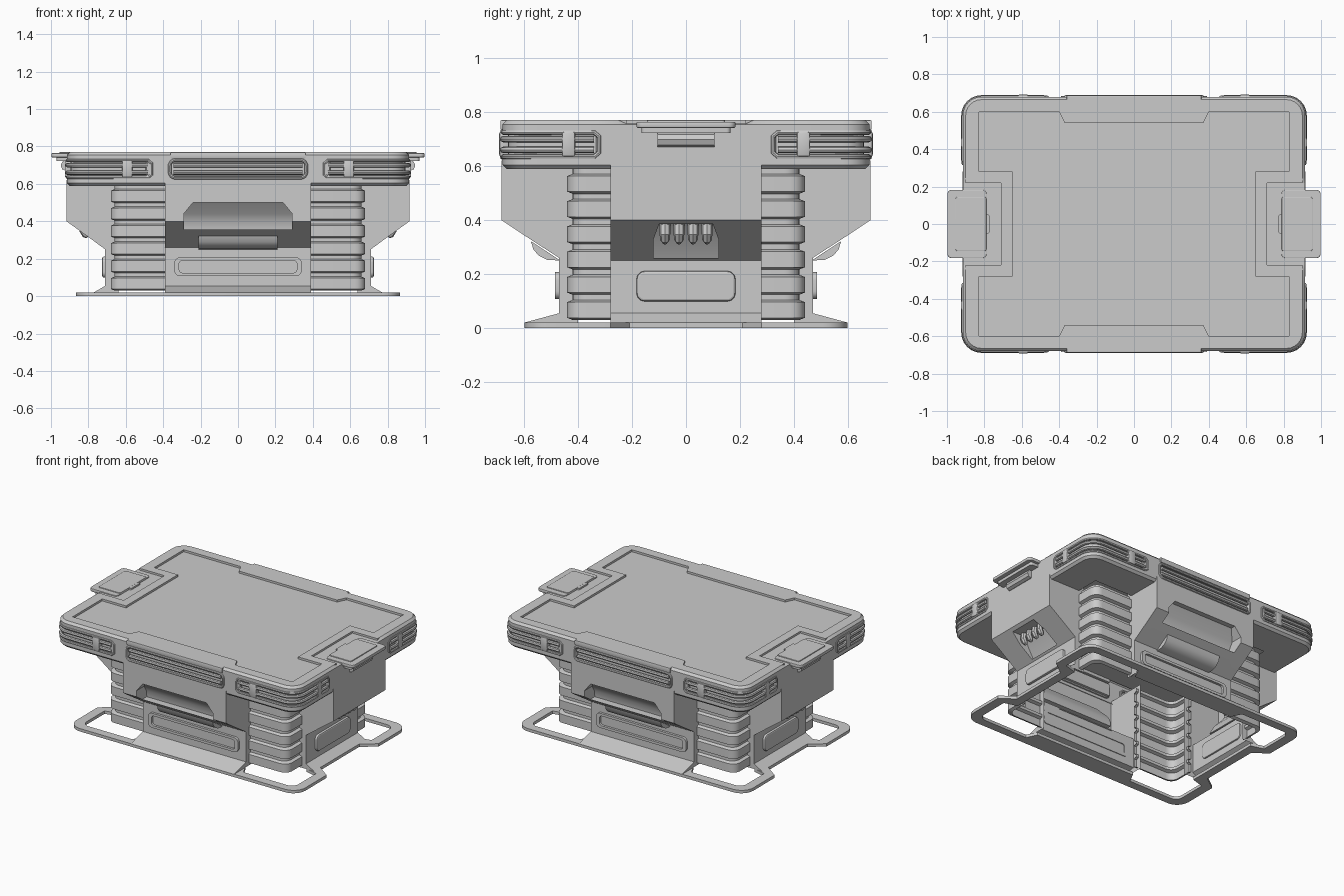
import bpy, bmesh
from math import sin, cos, pi, radians
from mathutils import Matrix, Vector

if "Cube" in bpy.data.objects:
    bpy.data.objects.remove(bpy.data.objects["Cube"])

FRONT = Matrix.Rotation(pi / 2, 4, 'X')              # plate drawn in x,z facing -y
SIDE = Matrix.Rotation(pi / 2, 4, 'Z') @ FRONT       # plate drawn in y,z facing +x


def add(name, me, mirror=""):
    me.shade_smooth()
    me.set_sharp_from_angle(angle=radians(32))
    ob = bpy.data.objects.new(name, me)
    bpy.context.collection.objects.link(ob)
    if mirror:
        m = ob.modifiers.new("Mirror", 'MIRROR')
        m.use_axis = ['X' in mirror, 'Y' in mirror, False]
        m.use_mirror_merge = False
    return ob


def from_bm(name, bm, mirror=""):
    me = bpy.data.meshes.new(name)
    bm.to_mesh(me)
    bm.free()
    return add(name, me, mirror)


def from_curve(name, c, mat, mirror):
    tmp = bpy.data.objects.new("tmp", c)
    bpy.context.collection.objects.link(tmp)
    dg = bpy.context.evaluated_depsgraph_get()
    me = bpy.data.meshes.new_from_object(tmp.evaluated_get(dg))
    bpy.data.objects.remove(tmp)
    me.name = name
    me.transform(mat)
    return add(name, me, mirror)


def plate(name, loops, z0, z1, bevel=0, mirror="", mat=Matrix()):
    """Filled outline (first loop) with holes (other loops), z0 to z1."""
    c = bpy.data.curves.new(name, 'CURVE')
    c.dimensions, c.fill_mode = '2D', 'BOTH'
    c.extrude, c.bevel_depth, c.offset = (z1 - z0) / 2 - bevel, bevel, -bevel
    c.bevel_resolution = 1
    for lp in loops:
        s = c.splines.new('POLY')
        s.points.add(len(lp) - 1)
        for p, q in zip(s.points, lp):
            p.co = (q[0], q[1], 0, 1)
        s.use_cyclic_u = True
    return from_curve(name, c, mat @ Matrix.Translation((0, 0, (z0 + z1) / 2)), mirror)


def tube(name, pts, r, cyclic=False, mirror="", radii=None):
    c = bpy.data.curves.new(name, 'CURVE')
    c.dimensions, c.bevel_depth, c.bevel_resolution = '3D', r, 2
    c.use_fill_caps = True
    s = c.splines.new('POLY')
    s.points.add(len(pts) - 1)
    for i, (p, q) in enumerate(zip(s.points, pts)):
        p.co = (*q, 1)
        p.radius = radii[i] if radii else 1
    s.use_cyclic_u = cyclic
    return from_curve(name, c, Matrix(), mirror)


def arc(hx, hy, r, n=6):
    return [(hx - r + r * cos(i * pi / 2 / n), hy - r + r * sin(i * pi / 2 / n)) for i in range(n + 1)]


def quad4(q):
    """Mirror a quarter outline into a full loop."""
    return (q + [(-x, y) for x, y in q[::-1]] + [(-x, -y) for x, y in q]
            + [(x, -y) for x, y in q[::-1]])


def rrect(hx, hy, r, cx=0, cy=0):
    return [(x + cx, y + cy) for x, y in quad4(arc(hx, hy, r))]


def loft(rows, closed):
    bm = bmesh.new()
    vs = [[bm.verts.new(p) for p in row] for row in rows]
    n = len(rows[0])
    for a, b in zip(vs, vs[1:]):
        for j in range(n if closed else n - 1):
            k = (j + 1) % n
            bm.faces.new((a[j], a[k], b[k], b[j]))
    return bm


def box(name, x0, x1, y0, y1, z0, z1, mirror="", bevel=0.008):
    bm = bmesh.new()
    bmesh.ops.create_cube(bm, size=1)
    for v in bm.verts:
        v.co = ((x0 + x1) / 2 + v.co.x * (x1 - x0), (y0 + y1) / 2 + v.co.y * (y1 - y0),
                (z0 + z1) / 2 + v.co.z * (z1 - z0))
    bmesh.ops.bevel(bm, geom=bm.edges[:], offset=bevel, segments=2, profile=0.5, affect='EDGES')
    return from_bm(name, bm, mirror)


# Lid wall with sunken slots
HX, HY, R = 0.915, 0.68, 0.10
rows = []
for z, i in [(.59, .015), (.605, 0), (.635, 0), (.725, 0), (.755, 0), (.77, .015)]:
    q = ([(HX - i, y) for y in (.22, .25, .33)] + arc(HX - i, HY - i, R - i)
         + [(.49, HY - i), (.36, HY - i)])
    rows.append([(x, y, .757 if z > .76 and abs(y) < .23 else z) for x, y in quad4(q)])
bm = loft(rows, True)
bm.normal_update()
slots = []
for f in bm.faces:
    c = f.calc_center_median()
    if .64 < c.z < .72 and ((abs(c.x) > .48 and abs(c.y) > .32) or (abs(c.x) < .3 and abs(c.y) > .6)):
        slots.append(f)
bmesh.ops.inset_region(bm, faces=slots, thickness=.004, depth=-.02, use_boundary=True, use_even_offset=True)
from_bm("lid_wall", bm)

# Lid top: raised border, sunken field, latch bays
recess = quad4([(.65, .28), (.83, .28), (.83, .6), (.40, .6), (.37, .54)])
border = quad4([(.71, .22), (.9, .22)] + arc(.9, .665, .085))
plate("lid_border", [border, recess], .756, .77)
plate("lid_field", [recess], .756, .756)
plate("latch_bay", [[(.71, -.22), (.914, -.22), (.914, .22), (.71, .22)]], .757, .757, mirror="X")
plate("lid_edge_block", [[(-.36, .66), (.36, .66), (.36, .688), (-.36, .688)]], .735, .77, .005, "Y")

# Corner ledge under the lid
plate("corner_ledge", [[(.68, .28), (.9, .28)] + arc(.9, .665, .085)
                       + [(.39, .665), (.39, .44), (.68, .44)]], .591, .591, mirror="XY")

# Slot rims, rails and clips
path = [(.912, .34)] + arc(.912, .677, .097) + [(.48, .677)]
for z in (.66, .70):
    tube("corner_rail", [(x, y, z) for x, y in path], .012, mirror="XY")
    tube("middle_rail", [(-.345, -.677, z), (.345, -.677, z)], .012, mirror="Y")
rim = ([(x, y, .635) for x, y in path] + [(.462, .677, .65), (.462, .677, .71)]
       + [(x, y, .725) for x, y in path[::-1]] + [(.912, .322, .71), (.912, .322, .65)])
tube("corner_slot_rim", rim, .009, True, "XY")
tube("middle_slot_rim", [(x, -.68, z) for x, z in rrect(.365, .047, .03, 0, .68)], .009, True, "Y")
box("front_clip", .565, .62, .655, .692, .635, .728, "XY")
box("side_clip", .89, .926, .41, .46, .635, .728, "XY")


# Wall panels: profile swept across the width, with a sunken pocket
def panel(name, us, rows, inner, hood, depths, side):
    bm = loft([[(us[0], inner, z)] + [(u, d, z) for u in us] + [(us[-1], inner, z)]
               for d, z in rows], False)
    top, bot, hu = hood
    faces = [f for f in bm.faces if bot < f.calc_center_median().z < top
             and abs(f.calc_center_median().x) < hu * .9]
    for v in bm.verts:      # chamfer the pocket's top corners
        if abs(v.co.z - top) < 1e-4 and abs(abs(v.co.x) - hu) < 1e-4:
            v.co.x *= .83
    bmesh.ops.inset_region(bm, faces=faces, thickness=.006, use_boundary=True, use_even_offset=True)
    zs = sorted(depths)
    for v in {v for f in faces for v in f.verts}:
        v.co.y = depths[min(zs, key=lambda z: abs(z - v.co.z))]
    for v in bm.verts:
        u, d, z = v.co
        v.co = (d, u, z) if side else (u, -d, z)
    bmesh.ops.recalc_face_normals(bm, faces=bm.faces[:])
    from_bm(name, bm, "X" if side else "Y")


panel("front_panel", [-.39, -.29, .29, .39],
      [(.684, .62), (.684, .50), (.684, .44), (.684, .40), (.62, .357), (.47, .26), (.47, .055), (.6, .02)],
      .40, (.50, .357, .29), {.50: .65, .44: .60, .40: .575, .357: .57}, False)
panel("side_panel", [-.28, -.12, .12, .28],
      [(.917, .62), (.917, .40), (.896, .385), (.819, .33), (.724, .26), (.71, .25), (.71, .055), (.77, .02)],
      .64, (.385, .26, .12), {.385: .80, .33: .75, .26: .71}, True)

# Front grip bar on the slope
bm = loft([[(u, -d, z) for d, z in [(.575, .322), (.565, .29), (.545, .268), (.515, .253), (.465, .25)]]
           for u in (-.21, .21)], False)
for u in (-.21, .21):
    vs = [v for v in bm.verts if abs(v.co.x - u) < 1e-4]
    bm.faces.new(vs)
bmesh.ops.recalc_face_normals(bm, faces=bm.faces[:])
from_bm("front_grip", bm, "Y")

# Side pocket fingers
for y in (-.078, -.026, .026, .078):
    tube("side_finger", [(.80, y, .388), (.825, y, .375), (.828, y, .35), (.815, y, .327), (.803, y, .315)],
         .02, mirror="X", radii=[1, 1, 1, .9, .4])

# Lower rounded plates
plate("front_lower_rim", [rrect(.34, .05, .03, 0, .157), rrect(.315, .033, .02, 0, .157)],
      .465, .486, mirror="Y", mat=FRONT)
plate("side_lower_plate", [rrect(.183, .056, .03, 0, .155)], .70, .726, .008, "X", SIDE)

# Ribbed corner columns
rows = []
for k in range(6):
    z0 = .03 + k * .0935
    for dz, i in [(0, .02), (.008, 0), (.066, 0), (.074, .02)]:
        pts = [(.68 - i, .26)] + arc(.68 - i, .44 - i, .055) + [(.37, .44 - i)]
        rows.append([(x, y, z0 + dz) for x, y in pts])
rows.append([(x, y, .592) for x, y, z in rows[-1]])
from_bm("corner_column", loft(rows, False), "XY")

# Base frame with open corners
plate("base_frame",
      [quad4([(.77, .21), (.865, .28)] + arc(.865, .598, .09)),
       quad4([(.71, .275), (.80, .30)] + arc(.80, .54, .05) + [(.42, .54), (.385, .47)])], 0, .02)

# Side latches: stepped plates and a rounded pull
plate("latch_plate", [rrect(.105, .183, .025, .893)], .742, .764, .004, "X")
plate("latch_inner", [rrect(.083, .145, .012, .872)], .757, .77, .004, "X")
plate("latch_tab", [rrect(.012, .05, .008, .785)], .757, .768, mirror="X")
plate("latch_lower_step", [rrect(.04, .165, .015, .93)], .722, .744, mirror="X")
tube("latch_pull", [(.92, -.105, .698), (.92, .105, .698)], .028, mirror="X")
